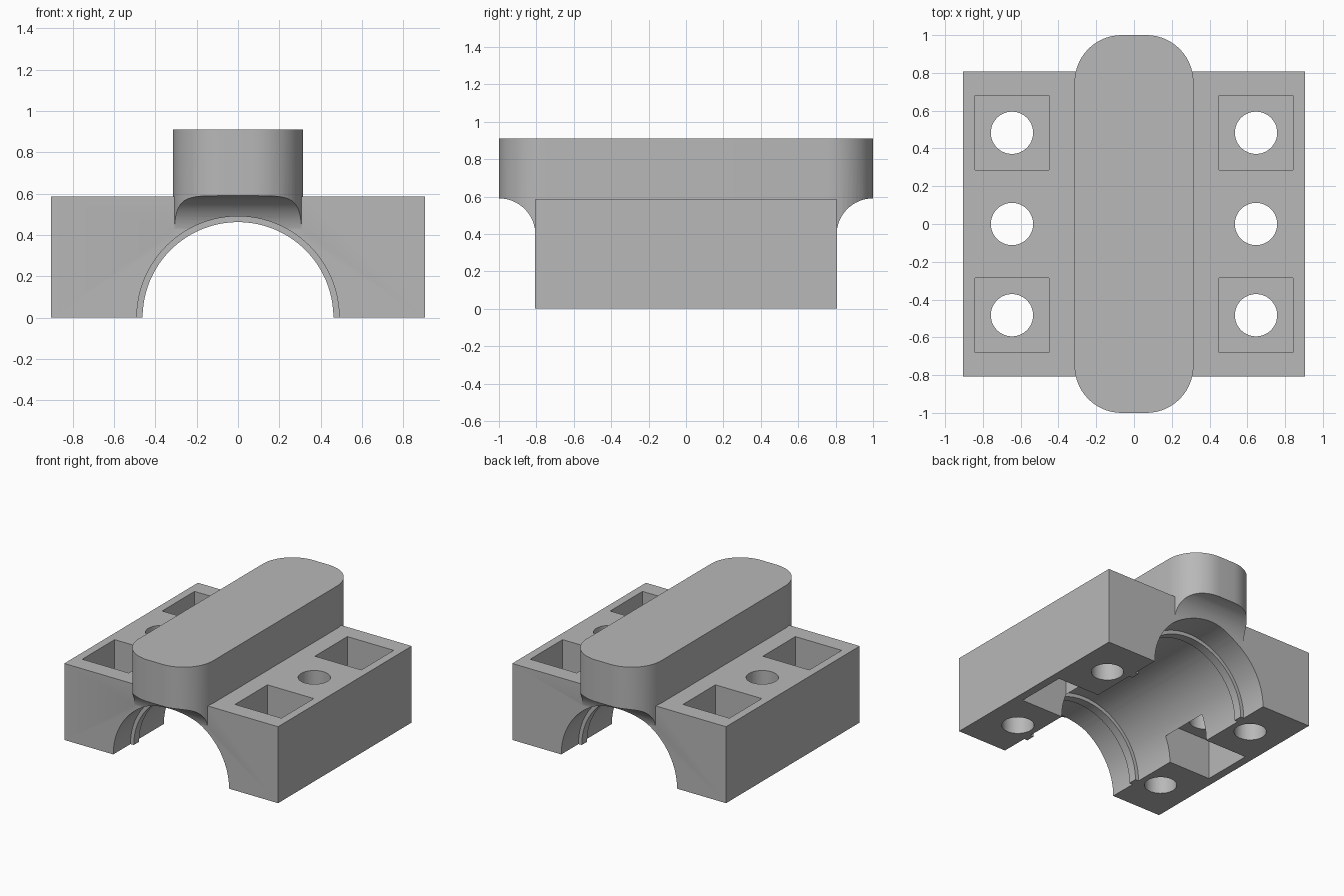
import bpy
import bmesh
from math import pi, sin, cos, radians

cube = bpy.data.objects.get("Cube")
if cube:
    bpy.data.objects.remove(cube, do_unlink=True)

grey = bpy.data.materials.new("plain grey")
grey.use_nodes = True
colour = (0.48, 0.48, 0.48, 1)
grey.diffuse_color = colour
grey.node_tree.nodes["Principled BSDF"].inputs["Base Color"].default_value = colour


def arc(cx, cy, r, start, end, steps):
    """Points along an arc, angles in degrees."""
    angles = [radians(start + (end - start) * i / steps) for i in range(steps + 1)]
    return [(cx + r * cos(a), cy + r * sin(a)) for a in angles]


def rect(u0, u1, v0, v1):
    return [(u0, v0), (u1, v0), (u1, v1), (u0, v1)]


def prism(name, outline, axis, low, high):
    """Extrude a flat outline along an axis from low to high."""
    place = {"x": lambda u, v, w: (w, u, v),
             "y": lambda u, v, w: (u, w, v),
             "z": lambda u, v, w: (u, v, w)}[axis]
    bm = bmesh.new()
    ends = [[bm.verts.new(place(u, v, w)) for u, v in outline] for w in (low, high)]
    for ring in ends:
        bm.faces.new(ring)
    n = len(outline)
    for i in range(n):
        j = (i + 1) % n
        bm.faces.new((ends[0][i], ends[0][j], ends[1][j], ends[1][i]))
    bmesh.ops.recalc_face_normals(bm, faces=bm.faces)
    mesh = bpy.data.meshes.new(name)
    bm.to_mesh(mesh)
    bm.free()
    mesh.materials.append(grey)
    obj = bpy.data.objects.new(name, mesh)
    bpy.context.collection.objects.link(obj)
    return obj


def select(obj):
    bpy.ops.object.select_all(action="DESELECT")
    obj.select_set(True)
    bpy.context.view_layer.objects.active = obj


def combine(target, tool, operation="DIFFERENCE"):
    """Apply a boolean and drop the tool object."""
    select(target)
    mod = target.modifiers.new("boolean", "BOOLEAN")
    mod.operation = operation
    mod.solver = "EXACT"
    mod.object = tool
    bpy.ops.object.modifier_apply(modifier=mod.name)
    bpy.data.objects.remove(tool, do_unlink=True)


W, L, H = 0.905, 0.808, 0.585
ARCH = 0.49

# Main block
body = prism("clamp_body", rect(-W, W, -L, L), "z", 0, H)

# Raised bar with rounded ends
r, bx = 0.25, 0.315
outline = []
for sx, sy, start in ((1, 1, 0), (-1, 1, 90), (-1, -1, 180), (1, -1, 270)):
    outline += arc(sx * (bx - r), sy * (1 - r), r, start, start + 90, 14)
bar = prism("bar", outline, "z", 0.3, 0.91)

# Concave undercut below each overhanging end
for s in (-1, 1):
    curve = [(s * u, v) for u, v in arc(1, 0.395, 0.195, 90, 180, 16)]
    curve += [(s * 0.805, 0.2), (s * 1.1, 0.2), (s * 1.1, 0.59)]
    combine(bar, prism("undercut", curve, "x", -0.6, 0.6))
combine(body, bar, "UNION")

# Half-round channel
channel = arc(0, 0, ARCH, 0, 180, 64) + [(-ARCH, -0.1), (ARCH, -0.1)]
combine(body, prism("channel", channel, "y", -1.2, 1.2))

# Bolt holes with pockets: end ones open upward, middle one downward
floor = 0.3
for s in (-1, 1):
    x0, x1 = sorted((s * 0.45, s * 0.843))
    for y, low, high in ((-0.483, floor, 0.7), (0, -0.1, floor), (0.483, floor, 0.7)):
        pocket = rect(x0, x1, y - 0.196, y + 0.196)
        combine(body, prism("pocket", pocket, "z", low, high))
        hole = arc(s * 0.646, y, 0.112, 0, 352.5, 47)
        combine(body, prism("hole", hole, "z", -0.2, 0.8))

# Thin ribs inside the channel
ring = arc(0, 0, ARCH, 0, 180, 64) + arc(0, 0, 0.462, 180, 0, 64)
parts = [body]
for name, s in (("front_rib", -1), ("back_rib", 1)):
    y0, y1 = sorted((s * 0.535, s * 0.6))
    parts.append(prism(name, ring, "y", y0, y1))

for obj in parts:
    select(obj)
    bpy.ops.object.shade_smooth_by_angle(angle=radians(30))
